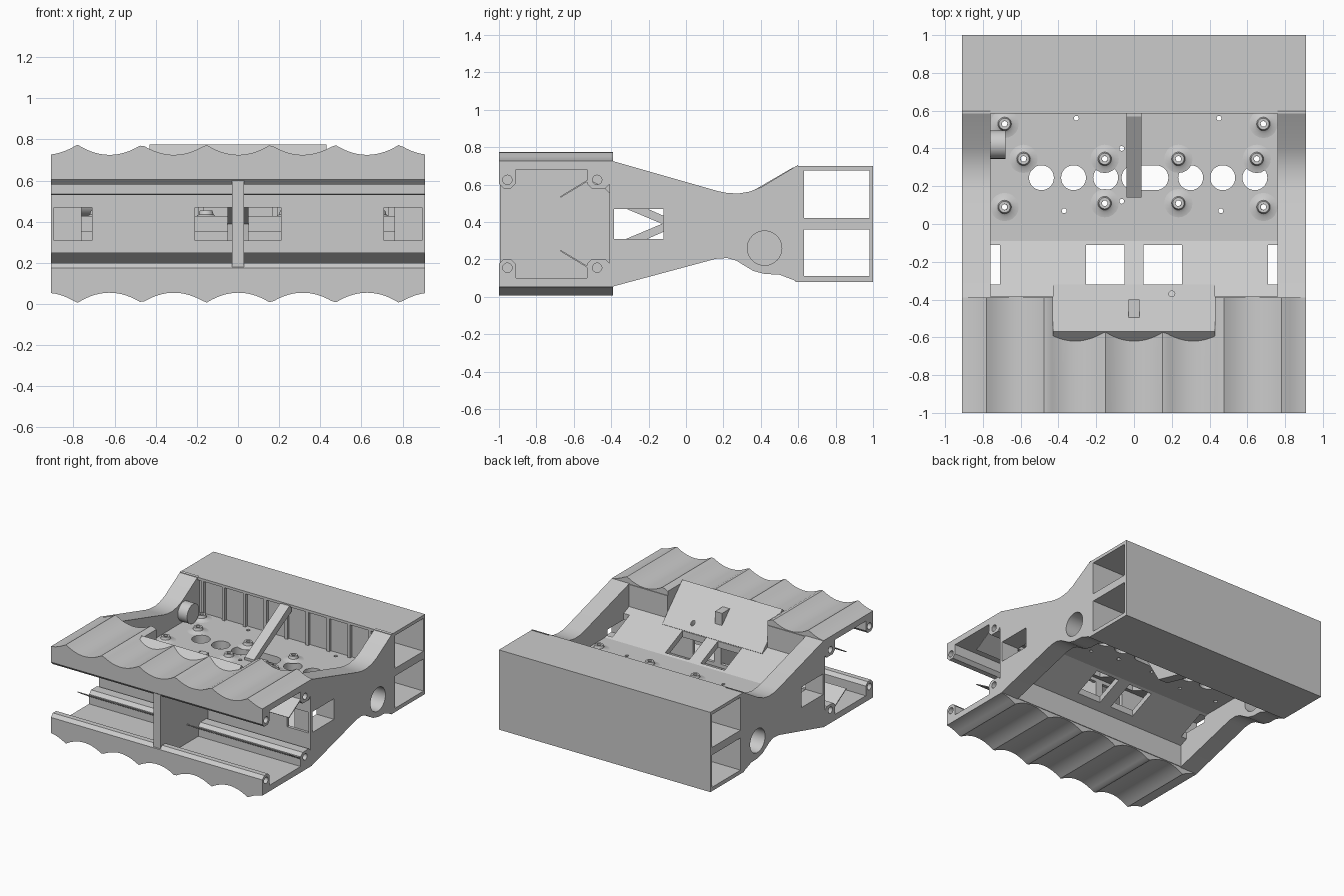
import bpy, bmesh, math
from mathutils import Vector

cube = bpy.data.objects.get("Cube")
if cube:
    bpy.data.objects.remove(cube, do_unlink=True)

MID = 0.39      # height of the horizontal symmetry plane
W = 0.91        # half width
IN = 0.76       # inner face of the side walls

mat = bpy.data.materials.new("plain grey")
mat.use_nodes = True
GREY = (0.6, 0.6, 0.6, 1)
mat.diffuse_color = GREY
mat.node_tree.nodes["Principled BSDF"].inputs["Base Color"].default_value = GREY


def place(axis, u, v, w):
    return {"x": (w, u, v), "y": (u, w, v), "z": (u, v, w)}[axis]


def prism(name, pts, axis, a, b):
    """Extrude a profile along an axis from a to b."""
    bm = bmesh.new()
    low = [bm.verts.new(place(axis, u, v, a)) for u, v in pts]
    face = bm.faces.new(low)
    ext = bmesh.ops.extrude_face_region(bm, geom=[face])
    step = Vector(place(axis, 0, 0, b - a))
    bmesh.ops.translate(bm, vec=step, verts=[g for g in ext["geom"] if isinstance(g, bmesh.types.BMVert)])
    bmesh.ops.recalc_face_normals(bm, faces=bm.faces)
    me = bpy.data.meshes.new(name)
    bm.to_mesh(me)
    bm.free()
    me.materials.append(mat)
    ob = bpy.data.objects.new(name, me)
    bpy.context.collection.objects.link(ob)
    return ob


def box(name, x0, x1, y0, y1, z0, z1):
    return prism(name, [(x0, y0), (x1, y0), (x1, y1), (x0, y1)], "z", z0, z1)


def circle(u, v, r, n=28):
    return [(u + r * math.cos(i * math.tau / n), v + r * math.sin(i * math.tau / n)) for i in range(n)]


def flip(pts):
    return [(u, 2 * MID - v) for u, v in pts]


def cut(ob, cutters):
    """Subtract the cutters, bake the result and remove them."""
    for c in cutters:
        m = ob.modifiers.new("cut", "BOOLEAN")
        m.operation, m.solver, m.object = "DIFFERENCE", "EXACT", c
    me = bpy.data.meshes.new_from_object(ob.evaluated_get(bpy.context.evaluated_depsgraph_get()))
    ob.modifiers.clear()
    ob.data = me
    for c in cutters:
        bpy.data.objects.remove(c, do_unlink=True)


def ramp_recess():
    return prism("cutter", [(-0.57, 0.775), (-0.3, 0.505), (-0.3, 0.9), (-0.57, 0.9)], "x", -0.43, 0.43)


# Fluted roof and floor of the front bay
flutes = [(-W, 0.68)]
for i in range(85):
    x = -W + 2 * W * i / 84
    t = ((x + 0.155) / 0.313) % 1 * 2 - 1
    flutes.append((x, 0.725 + 0.05 * t * t))
flutes.append((W, 0.68))
for name, f in (("fluted_roof", list), ("fluted_floor", flip)):
    ob = prism(name, f(flutes), "y", -1, -0.39)
    if f is list:
        cut(ob, [ramp_recess()])

# Screw rails along the four corners of the bay
for name, y0, y1, hole in (("front_rail", -1, -0.91, -0.955), ("rear_rail", -0.53, -0.405, -0.475)):
    ch = 0.025
    rail = [(y0, 0.685), (y0, 0.58 + ch), (y0 + ch, 0.58), (y1 - ch, 0.58), (y1, 0.58 + ch), (y1, 0.685)]
    for level, f in (("upper_", list), ("lower_", flip)):
        ob = prism(level + name, f(rail), "x", -W, W)
        cutters = [prism("cutter", f(circle(hole, 0.625, 0.025)), "x", -1, 1)]
        if f is list and y0 > -0.9:
            cutters.append(ramp_recess())
        cut(ob, cutters)

# Centre divider and thin retaining tabs
box("bay_divider", -0.03, 0.03, -0.995, -0.4, 0.07, 0.7)
tab = [(-0.67, 0.53), (-0.52, 0.62), (-0.525, 0.626), (-0.675, 0.535)]
for side, s in (("left", 1), ("right", -1)):
    for level, f in (("upper", list), ("lower", flip)):
        prism(f"{level}_tab_{side}", f(tab), "x", 0.03 * s, W * s)

# Bulkhead behind the bay, with cable windows
bulkhead = box("bulkhead", -W, W, -0.41, -0.385, 0.06, 0.72)
wins = [ramp_recess()]
for s in (1, -1):
    for a, b in ((0.03, 0.21), (0.71, 0.895)):
        x0, x1 = sorted((a * s, b * s))
        wins.append(box("cutter", x0, x1, -0.5, -0.3, 0.31, 0.47))
cut(bulkhead, wins)

# Sloped mounting plate set into the roof
mount = prism("sloped_mount", [(-0.57, 0.775), (-0.32, 0.525), (-0.35, 0.495), (-0.44, 0.585), (-0.53, 0.63),
                               (-0.53, 0.7), (-0.62, 0.725)], "x", -0.43, 0.43)
cut(mount, [prism("cutter", circle(x, y, 0.016, 12), "z", 0.3, 1) for x, y in ((0.2, -0.37), (-0.2, -0.51))])

# Side walls with waisted outline, cable opening and round port
top = [(-0.39, 0.725), (0.17, 0.565), (0.22, 0.555), (0.28, 0.552), (0.34, 0.562), (0.4, 0.585), (0.6, 0.705)]
bottom = [(0.6, 0.08), (0.56, 0.095), (0.5, 0.118), (0.42, 0.122), (0.36, 0.138), (0.31, 0.168), (0.27, 0.193),
          (0.22, 0.207), (0.16, 0.203), (-0.39, 0.055)]
for side, s in (("left", 1), ("right", -1)):
    x0, x1 = sorted((IN * s, W * s))
    wall = prism("side_wall_" + side, top + bottom, "x", x0, x1)
    cut(wall, [box("cutter", x0 - 0.1, x1 + 0.1, -0.385, -0.12, 0.31, 0.47),
               prism("cutter", circle(0.42, 0.26, 0.092, 40), "x", x0 - 0.1, x1 + 0.1)])

# Two sloping webs that meet the deck
web = [(-0.39, 0.55), (-0.09, 0.42), (-0.09, 0.375), (-0.14, 0.395), (-0.39, 0.5)]
for name, f in (("upper_web", list), ("lower_web", flip)):
    ob = prism(name, f(web), "x", -IN, IN)
    holes = []
    for s in (1, -1):
        for a, b in ((0.05, 0.255), (0.71, 0.8)):
            x0, x1 = sorted((a * s, b * s))
            holes.append(box("cutter", x0, x1, -0.32, -0.11, 0, 0.9))
    cut(ob, holes)

# Deck with large openings and small drillings
posts = [(x * s, y) for s in (1, -1) for x, y in ((0.685, 0.53), (0.685, 0.09))]
posts += [(x, 0.345) for x in (-0.585, -0.155, 0.235, 0.65)] + [(-0.155, 0.11), (0.235, 0.11)]
deck = box("deck", -IN, IN, -0.1, 0.62, 0.36, 0.42)
holes = [prism("cutter", circle(x, 0.245, 0.066), "z", 0.2, 0.6) for x in (-0.49, -0.32, -0.15, 0.3, 0.47, 0.64)]
arc = circle(0, 0.245, 0.066)
holes.append(prism("cutter", [(x + (0.116 if x > 0 else 0), y) for x, y in arc], "z", 0.2, 0.6))
small = [(-0.305, 0.56), (0.45, 0.56), (-0.37, 0.07), (0.46, 0.07), (-0.065, 0.4), (-0.065, 0.12)]
holes += [prism("cutter", circle(x, y, 0.013, 12), "z", 0.2, 0.6) for x, y in small]
holes += [prism("cutter", circle(x, y, 0.015, 12), "z", 0.2, 0.6) for x, y in posts]
cut(deck, holes)


# Flared standoffs, lathed as rings
def standoff(name, x, y, n=20):
    prof = [(0.015, 0.41), (0.075, 0.42), (0.05, 0.425), (0.036, 0.435), (0.03, 0.455), (0.015, 0.455)]
    bm = bmesh.new()
    rings = [[bm.verts.new((px + 0, py + 0, z)) for px, py in circle(x, y, r, n)] for r, z in prof]
    for a, b in zip(rings, rings[1:] + rings[:1]):
        for i in range(n):
            bm.faces.new((a[i], a[(i + 1) % n], b[(i + 1) % n], b[i]))
    bmesh.ops.recalc_face_normals(bm, faces=bm.faces)
    me = bpy.data.meshes.new(name)
    bm.to_mesh(me)
    bm.free()
    me.materials.append(mat)
    bpy.context.collection.objects.link(bpy.data.objects.new(name, me))


for i, (x, y) in enumerate(posts):
    standoff(f"standoff_{i + 1}", x, y)

# Diagonal brace above the deck, gusset below, pivot on the right wall
prism("deck_brace", [(0.14, 0.41), (0.18, 0.41), (0.6, 0.64), (0.6, 0.69), (0.57, 0.69), (0.14, 0.44)], "x", -0.04, 0.04)
prism("lower_gusset", [(0.2, 0.37), (0.32, 0.17), (0.6, 0.1), (0.6, 0.37)], "x", -0.04, 0.04)
prism("pivot_boss", circle(0.42, 0.5, 0.075), "x", -0.85, -0.68)

# Rear box: two open tunnels and a ribbed front panel
rear = prism("rear_box", [(0.585, 0.08), (1, 0.08), (1, 0.70), (0.585, 0.70)], "x", -W, W)
cut(rear, [box("cutter", -1, 1, 0.63, 0.98, 0.11, 0.36), box("cutter", -1, 1, 0.63, 0.98, 0.42, 0.675),
           box("cutter", -IN, IN, 0.5, 0.612, 0.42, 0.68)])
for i in range(9):
    x = -0.72 + 0.18 * i
    box(f"panel_rib_{i + 1}", x - 0.012, x + 0.012, 0.59, 0.62, 0.41, 0.685)

# Smooth the curved parts, keep edges sharp
bpy.ops.object.select_all(action="DESELECT")
for ob in bpy.context.collection.objects:
    if ob.type == "MESH" and ob.data.materials and ob.data.materials[0] == mat:
        ob.select_set(True)
        bpy.context.view_layer.objects.active = ob
bpy.ops.object.shade_smooth_by_angle(angle=math.radians(30))
